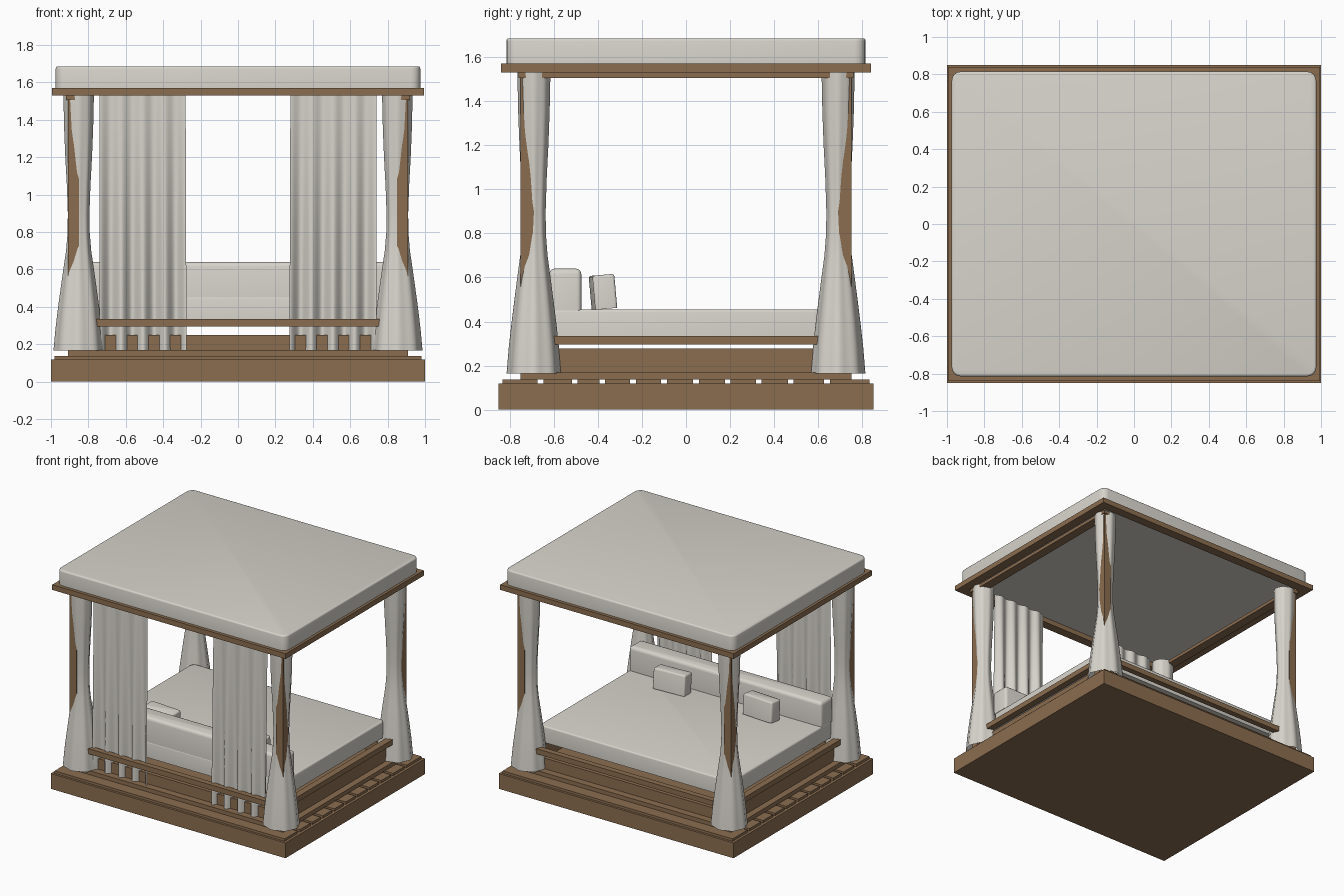
import bpy, bmesh, math
from mathutils import Matrix

if "Cube" in bpy.data.objects:
    bpy.data.objects.remove(bpy.data.objects["Cube"])


def material(name, rgb):
    m = bpy.data.materials.new(name)
    m.diffuse_color = (*rgb, 1)
    m.use_nodes = True
    m.node_tree.nodes["Principled BSDF"].inputs["Base Color"].default_value = m.diffuse_color
    return m


WOOD = material("brown wood", (0.26, 0.155, 0.08))
CLOTH = material("cream cloth", (0.68, 0.655, 0.60))


def finish(name, bm, mat, smooth=None):
    me = bpy.data.meshes.new(name)
    bmesh.ops.recalc_face_normals(bm, faces=bm.faces)
    bm.to_mesh(me)
    bm.free()
    me.materials.append(mat)
    ob = bpy.data.objects.new(name, me)
    bpy.context.collection.objects.link(ob)
    if smooth:
        bpy.ops.object.select_all(action='DESELECT')
        ob.select_set(True)
        bpy.context.view_layer.objects.active = ob
        bpy.ops.object.shade_smooth_by_angle(angle=math.radians(smooth))
    return ob


def box(name, x, y, z, mat, corner=0, edge=0, smooth=None):
    """Box from (min, max) ranges; corner rounds vertical edges, edge rounds the rest."""
    bm = bmesh.new()
    bmesh.ops.create_cube(bm, size=1)
    for v in bm.verts:
        for i, r in enumerate((x, y, z)):
            v.co[i] = r[0] if v.co[i] < 0 else r[1]
    if corner:
        es = [e for e in bm.edges if abs(e.verts[0].co.z - e.verts[1].co.z) > 1e-4]
        bmesh.ops.bevel(bm, geom=es, offset=corner, segments=4, profile=0.5, affect='EDGES')
    if edge:
        top = [e for e in bm.edges if all(abs(v.co.z - z[1]) < 1e-4 for v in e.verts)]
        bmesh.ops.bevel(bm, geom=top, offset=edge, segments=3, profile=0.5, affect='EDGES')
    return finish(name, bm, mat, smooth)


def span(s, a, b):
    """Range a..b on the positive or negative side."""
    return (a, b) if s > 0 else (-b, -a)


# Base, deck planks and plinth
box("base", (-1, 1), (-.85, .85), (0, .118), WOOD)
gaps = [-.66, -.505, -.38, -.24, -.10, .045, .19, .33, .475, .64]
starts = [-.833] + [g + .013 for g in gaps]
ends = [g - .013 for g in gaps] + [.833]
for a, b in zip(starts, ends):
    box("deck_plank", (-.98, .98), (a, b), (.118, .137), WOOD)
box("plinth", (-.91, .91), (-.745, .745), (.137, .168), WOOD)

# Bed skirt boards, rails and roof side beams
for s in (-1, 1):
    box("skirt_board_long", (-.86, .86), span(s, .65, .69), (.168, .25), WOOD)
    box("skirt_board_side", span(s, .82, .86), (-.69, .69), (.168, .278), WOOD)
    box("rail_long", (-.88, .88), span(s, .70, .745), (.295, .335), WOOD)
    box("rail_side", span(s, .85, .90), (-.72, .72), (.295, .335), WOOD)
    box("roof_beam", span(s, .85, .92), (-.76, .76), (1.505, 1.53), WOOD)
    box("roof_frame_long", (-.995, .995), span(s, .77, .84), (1.53, 1.57), WOOD)
    box("roof_frame_side", span(s, .925, .995), (-.77, .77), (1.53, 1.57), WOOD)

# Canopy
box("canopy", (-.975, .975), (-.815, .815), (1.568, 1.685), CLOTH, .05, .012, 40)

# Mattress, bolster and cushions
box("mattress", (-.82, .82), (-.62, .62), (.33, .455), CLOTH, .04, .012, 40)
box("bolster", (-.82, .82), (-.62, -.475), (.45, .64), CLOTH, .02, .025, 40)
for s in (-1, 1):
    c = box("cushion", (-.13, .13), (-.05, .05), (0, .155), CLOTH, .012, .012, 40)
    c.matrix_world = (Matrix.Translation((s * .38, -.37, .457))
                      @ Matrix.Rotation(math.radians(5), 4, 'X')
                      @ Matrix.Rotation(math.radians(4 * s), 4, 'Z'))

# Corner posts wrapped in gathered drapes
PROFILE = [(.165, .13), (.28, .12), (.40, .106), (.55, .086), (.70, .065), (.80, .057),
           (.90, .056), (1.05, .061), (1.2, .069), (1.35, .076), (1.53, .08)]
N = 48


def drape(sx, sy):
    bm = bmesh.new()
    rings = []
    for z, r in PROFILE:
        fold = .035 if z < 1.3 else .02
        ring = []
        for i in range(N):
            a = 2 * math.pi * i / N
            k = r * (1 + fold * math.cos(8 * a))
            ring.append(bm.verts.new((sx * (.852 + k * math.cos(a)),
                                      sy * (.69 + .92 * k * math.sin(a)), z)))
        rings.append(ring)
    for lo, hi in zip(rings, rings[1:]):
        for i in range(N):
            j = (i + 1) % N
            bm.faces.new((lo[i], lo[j], hi[j], hi[i]))
    finish("corner_drape", bm, CLOTH, 60)


for sx in (-1, 1):
    for sy in (-1, 1):
        box("post", span(sx, .85, .91), span(sy, .69, .75), (.137, 1.53), WOOD)
        drape(sx, sy)

# Wavy front curtains
for s in (-1, 1):
    bm = bmesh.new()
    cols, rows = 64, 12
    grid = []
    for j in range(rows + 1):
        t = j / rows
        amp = .028 - .02 * t
        grid.append([bm.verts.new((s * (.275 + .005 * t + (.465 - .005 * t) * i / cols),
                                   -.69 - amp * math.cos(8 * math.pi * i / cols),
                                   .165 + 1.365 * t)) for i in range(cols + 1)])
    for j in range(rows):
        for i in range(cols):
            bm.faces.new((grid[j][i], grid[j][i + 1], grid[j + 1][i + 1], grid[j + 1][i]))
    finish("front_curtain", bm, CLOTH, 60)
